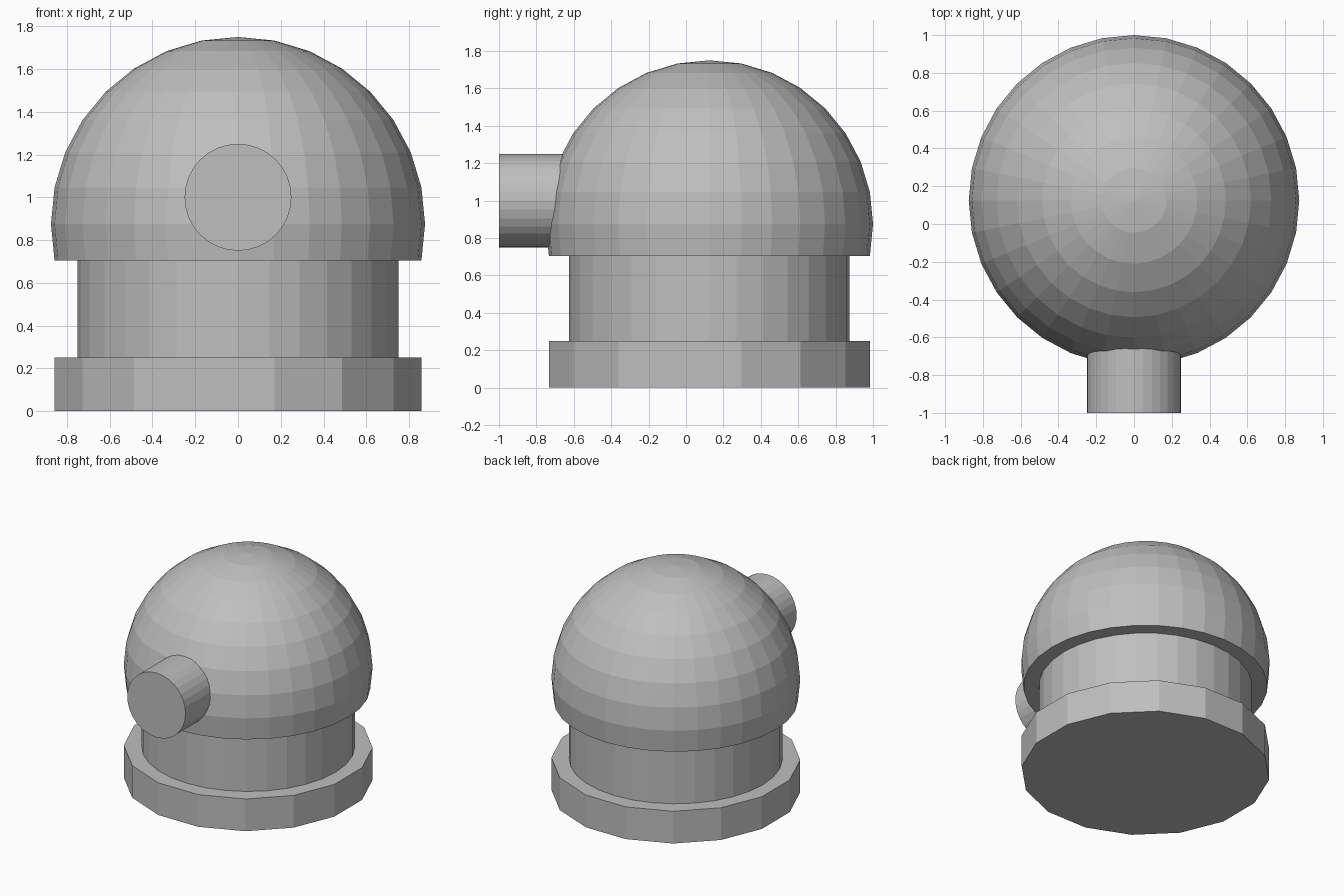
import bpy
import bmesh
from math import pi
from mathutils import Matrix, Vector

cube = bpy.data.objects.get("Cube")
if cube:
    bpy.data.objects.remove(cube, do_unlink=True)

AXIS_Y = 0.125   # shared vertical axis of base, column and dome
RADIUS = 0.875

grey = bpy.data.materials.new("plain_grey")
grey.use_nodes = True
colour = (0.52, 0.52, 0.52, 1)
grey.diffuse_color = colour
grey.node_tree.nodes["Principled BSDF"].inputs["Base Color"].default_value = colour


def add_object(name, bm):
    bmesh.ops.recalc_face_normals(bm, faces=bm.faces)
    mesh = bpy.data.meshes.new(name)
    bm.to_mesh(mesh)
    bm.free()
    mesh.materials.append(grey)
    obj = bpy.data.objects.new(name, mesh)
    bpy.context.collection.objects.link(obj)
    return obj


def cylinder(name, radius, start, end, sides, turn=0):
    start, end = Vector(start), Vector(end)
    axis = end - start
    bm = bmesh.new()
    bmesh.ops.create_cone(bm, cap_ends=True, segments=sides, radius1=radius,
                          radius2=radius, depth=axis.length,
                          matrix=Matrix.Rotation(turn, 4, "Z"))
    tilt = axis.to_track_quat("Z", "Y").to_matrix().to_4x4()
    bm.transform(Matrix.Translation((start + end) / 2) @ tilt)
    return add_object(name, bm)


# Chunky sixteen-sided foot with flats facing the axes
cylinder("base", RADIUS, (0, AXIS_Y, 0), (0, AXIS_Y, 0.25), 16, pi / 16)

# Round column, running up inside the dome
cylinder("column", 0.75, (0, AXIS_Y, 0.25), (0, AXIS_Y, 0.8), 32)

# Faceted dome: a sphere cut off one ring below its equator, closed underneath
bm = bmesh.new()
bmesh.ops.create_uvsphere(bm, u_segments=32, v_segments=16, radius=RADIUS)
low = [v for v in bm.verts if v.co.z < -0.25]
bmesh.ops.delete(bm, geom=low, context="VERTS")
bmesh.ops.holes_fill(bm, edges=[e for e in bm.edges if e.is_boundary], sides=0)
bm.transform(Matrix.Translation((0, AXIS_Y, RADIUS)))
add_object("dome", bm)

# Short barrel poking out of the front
cylinder("barrel", 0.25, (0, -1, 1), (0, -0.25, 1), 32)
